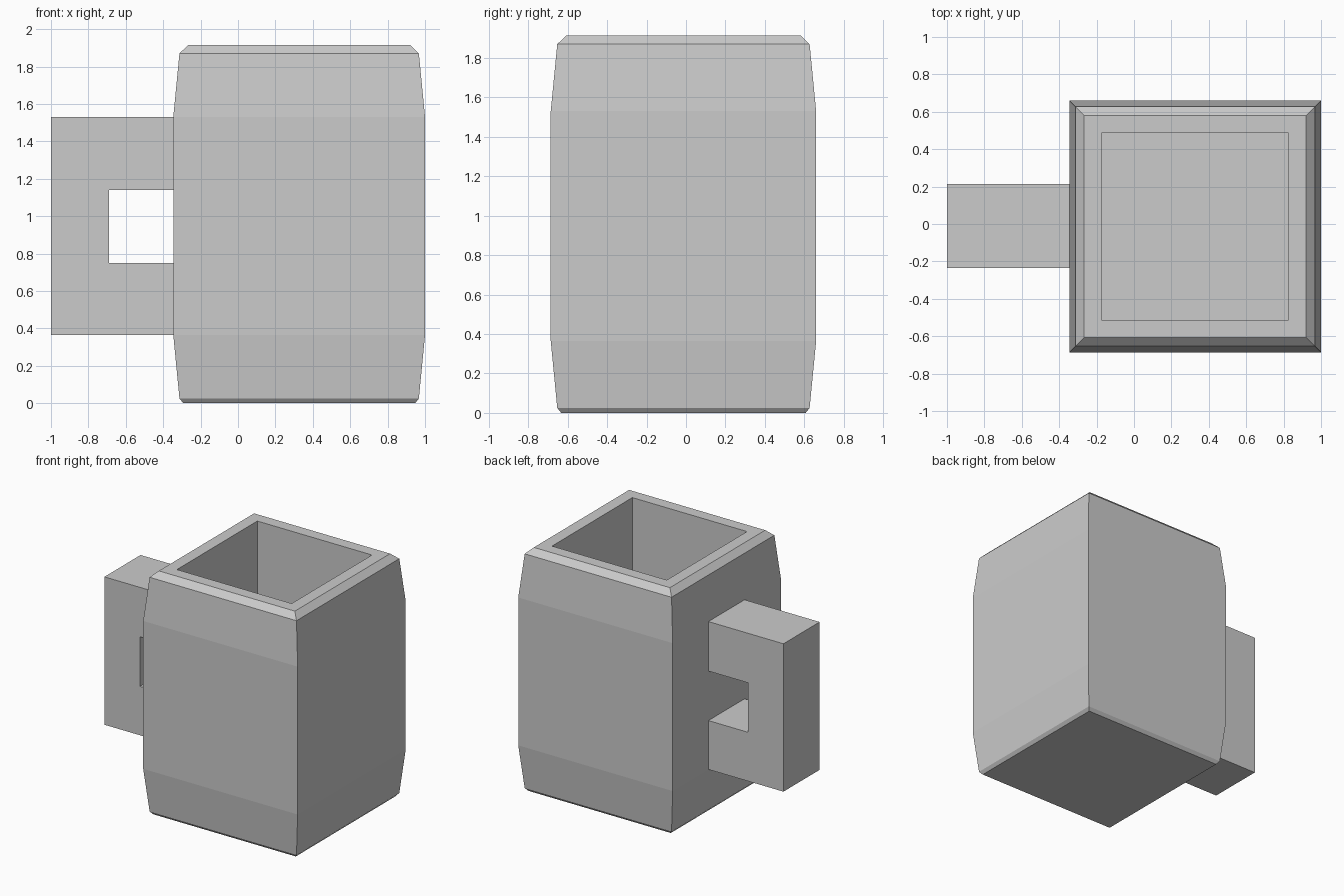
import bpy, bmesh

if "Cube" in bpy.data.objects:
    bpy.data.objects.remove(bpy.data.objects["Cube"])

CX, CY = 0.327, -0.013      # axis of the square body


def finish(bm, name):
    bmesh.ops.recalc_face_normals(bm, faces=bm.faces)
    mesh = bpy.data.meshes.new(name)
    bm.to_mesh(mesh)
    bm.free()
    obj = bpy.data.objects.new(name, mesh)
    bpy.context.collection.objects.link(obj)
    return obj


# Mug body: square rings (half width, height) from the base, over the rim, to the inner floor
rings = [(0.62, 0.0), (0.64, 0.025), (0.673, 0.365), (0.673, 1.53),
         (0.64, 1.87), (0.593, 1.915), (0.50, 1.915), (0.50, 0.17)]
bm = bmesh.new()
loops = [[bm.verts.new((CX + sx * h, CY + sy * h, z))
          for sx, sy in ((-1, -1), (1, -1), (1, 1), (-1, 1))] for h, z in rings]
for a, b in zip(loops, loops[1:]):
    for i in range(4):
        j = (i + 1) % 4
        bm.faces.new((a[i], a[j], b[j], b[i]))
bm.faces.new(loops[0][::-1])
bm.faces.new(loops[-1])
finish(bm, "mug_body")

# Handle: C-shaped profile extruded along y, its ends sunk slightly into the wall
profile = [(-0.32, 0.365), (-1.0, 0.365), (-1.0, 1.53), (-0.32, 1.53),
           (-0.32, 1.14), (-0.69, 1.14), (-0.69, 0.75), (-0.32, 0.75)]
bm = bmesh.new()
face = bm.faces.new([bm.verts.new((x, -0.235, z)) for x, z in profile])
ext = bmesh.ops.extrude_face_region(bm, geom=[face], use_keep_orig=True)
bmesh.ops.translate(bm, vec=(0, 0.45, 0),
                    verts=[v for v in ext["geom"] if isinstance(v, bmesh.types.BMVert)])
finish(bm, "handle")
